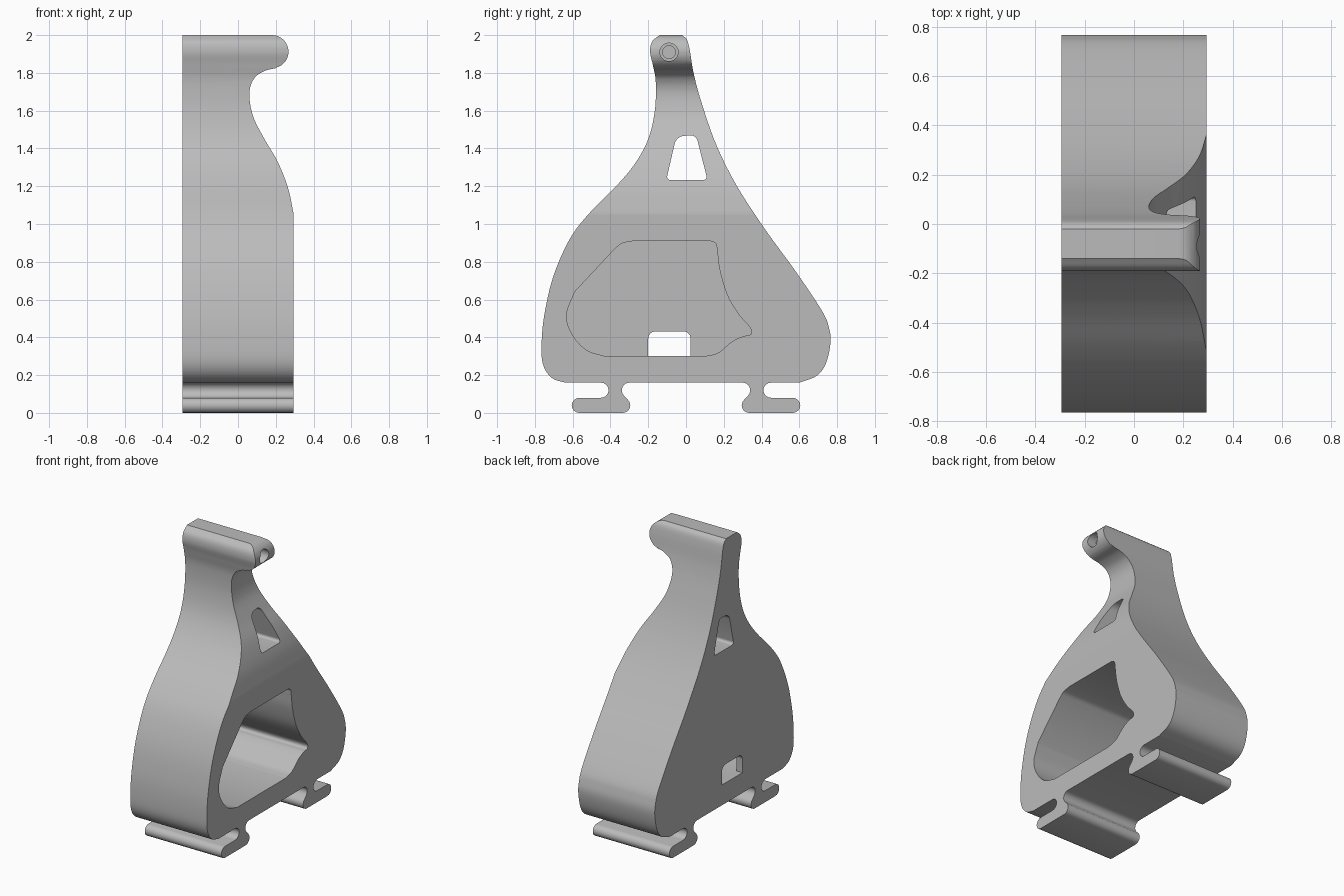
import bpy, bmesh, math
from mathutils import Vector

old = bpy.data.objects.get("Cube")
if old:
    bpy.data.objects.remove(old, do_unlink=True)

HALF = 0.295
SMOOTH_ANGLE = math.radians(35)


def spline(points, steps=6):
    """Smooth open curve through the points."""
    p = [Vector(q) for q in points]
    p = [2 * p[0] - p[1]] + p + [2 * p[-1] - p[-2]]
    out = []
    for a, b, c, d in zip(p, p[1:], p[2:], p[3:]):
        for i in range(steps):
            t = i / steps
            out.append(0.5 * (2 * b + (c - a) * t + (2 * a - 5 * b + 4 * c - d) * t * t
                              + (3 * b - a - 3 * c + d) * t ** 3))
    return out + [p[-2]]


def arc(cy, cz, r, start, end, steps=8):
    angles = [math.radians(start + (end - start) * i / steps) for i in range(steps + 1)]
    return [Vector((cy + r * math.cos(a), cz + r * math.sin(a))) for a in angles]


def prism(name, outline, lo, hi, axis="x"):
    """Extrude an outline (y,z along x, or x,z along y)."""
    bm = bmesh.new()

    def place(p, depth):
        return (depth, p[0], p[1]) if axis == "x" else (p[0], depth, p[1])
    clean = [p for i, p in enumerate(outline) if (Vector(p) - Vector(outline[i - 1])).length > 1e-4]
    face = bm.faces.new([bm.verts.new(place(p, lo)) for p in clean])
    moved = bmesh.ops.extrude_face_region(bm, geom=[face])["geom"]
    verts = [v for v in moved if isinstance(v, bmesh.types.BMVert)]
    shift = (hi - lo, 0, 0) if axis == "x" else (0, hi - lo, 0)
    bmesh.ops.translate(bm, verts=verts, vec=shift)
    bmesh.ops.recalc_face_normals(bm, faces=bm.faces)
    mesh = bpy.data.meshes.new(name)
    bm.to_mesh(mesh)
    bm.free()
    obj = bpy.data.objects.new(name, mesh)
    bpy.context.collection.objects.link(obj)
    return obj


def carve(target, cutter, operation="DIFFERENCE"):
    """Apply a boolean and discard the cutter."""
    cutter.hide_render = True
    mod = target.modifiers.new("carve", "BOOLEAN")
    mod.operation, mod.object, mod.solver = operation, cutter, "EXACT"
    graph = bpy.context.evaluated_depsgraph_get()
    mesh = bpy.data.meshes.new_from_object(target.evaluated_get(graph))
    target.modifiers.clear()
    target.data = mesh
    bpy.data.objects.remove(cutter, do_unlink=True)


# Side outline: back curve, rail feet and front curve
back_curve = spline([(-.02, 2), (.005, 1.975), (.02, 1.92), (.04, 1.8), (.08, 1.65), (.16, 1.42),
                     (.27, 1.2), (.42, .97), (.58, .75), (.72, .54), (.757, .45), (.765, .37),
                     (.74, .26), (.69, .195), (.6, .16)])
foot = (arc(.45, .12, .04, 90, 270) + arc(.565, .04, .04, 90, -90)
        + arc(.335, .04, .04, 270, 130) + arc(.30, .12, .04, -40, 90))
front_foot = [Vector((-p.x, p.y)) for p in reversed(foot)]
front_curve = spline([(-.64, .16), (-.71, .185), (-.755, .25), (-.765, .35), (-.75, .52), (-.7, .73),
                      (-.61, .93), (-.5, 1.07), (-.37, 1.2), (-.27, 1.32), (-.2, 1.45),
                      (-.165, 1.6), (-.16, 1.75), (-.175, 1.84), (-.19, 1.91), (-.18, 1.965),
                      (-.14, 2)])
body = prism("bracket_body", back_curve + foot + front_foot + front_curve, -HALF, HALF)

# Waisted neck and rounded bar end
neck = spline([(.2, 1.825), (.14, 1.81), (.085, 1.77), (.06, 1.69), (.08, 1.57), (.14, 1.45),
               (.21, 1.33), (.265, 1.19), (.295, 1.05)])
limits = [(-.4, -.1), (-.4, 2.1), (.18, 2.1), (.18, 2)]
limits += arc(.18, 1.9125, .0875, 90, -90, 16) + neck + [(.4, 1.05), (.4, -.1)]
carve(body, prism("neck_limit", limits, -1, 1, "y"), "INTERSECT")

# Deep pocket open on the left side
pocket = ([Vector((-.28, .91))]
          + spline([(.13, .91), (.158, .895), (.166, .85), (.18, .75), (.22, .62), (.28, .52),
                    (.34, .45), (.342, .415), (.30, .405), (.24, .375), (.17, .318), (.1, .3)])
          + spline([(-.43, .3), (-.53, .335), (-.605, .42), (-.632, .52), (-.59, .64)])
          + spline([(-.38, .865), (-.34, .897), (-.28, .91)]))
carve(body, prism("pocket_cutter", pocket, -.25, .4))

# Small window through the thin wall
window = ([Vector((-.2, .301)), Vector((.025, .301))]
          + arc(-.015, .392, .04, 0, 90) + arc(-.16, .392, .04, 90, 180))
carve(body, prism("window_cutter", window, -.4, -.2))

# Tapered slot through the neck
slot = (arc(-.083, 1.25, .017, 270, 165) + arc(-.005, 1.41, .057, 165, 95)
        + arc(.025, 1.432, .037, 85, 15) + arc(.092, 1.25, .017, 15, -90))
carve(body, prism("slot_cutter", slot, -.4, .4))

# Stepped blind hole in the bar end
carve(body, prism("wide_bore", arc(-.09, 1.91, .048, 0, 345, 23), .2, .4))
carve(body, prism("narrow_bore", arc(-.09, 1.91, .034, 0, 345, 23), .0, .4))

# Single grey finish
grey = bpy.data.materials.new("light_grey")
grey.use_nodes = True
colour = (.5, .5, .5, 1)
grey.diffuse_color = colour
grey.node_tree.nodes["Principled BSDF"].inputs["Base Color"].default_value = colour
body.data.materials.clear()
body.data.materials.append(grey)

bpy.ops.object.select_all(action="DESELECT")
body.select_set(True)
bpy.context.view_layer.objects.active = body
bpy.ops.object.shade_smooth_by_angle(angle=SMOOTH_ANGLE)
